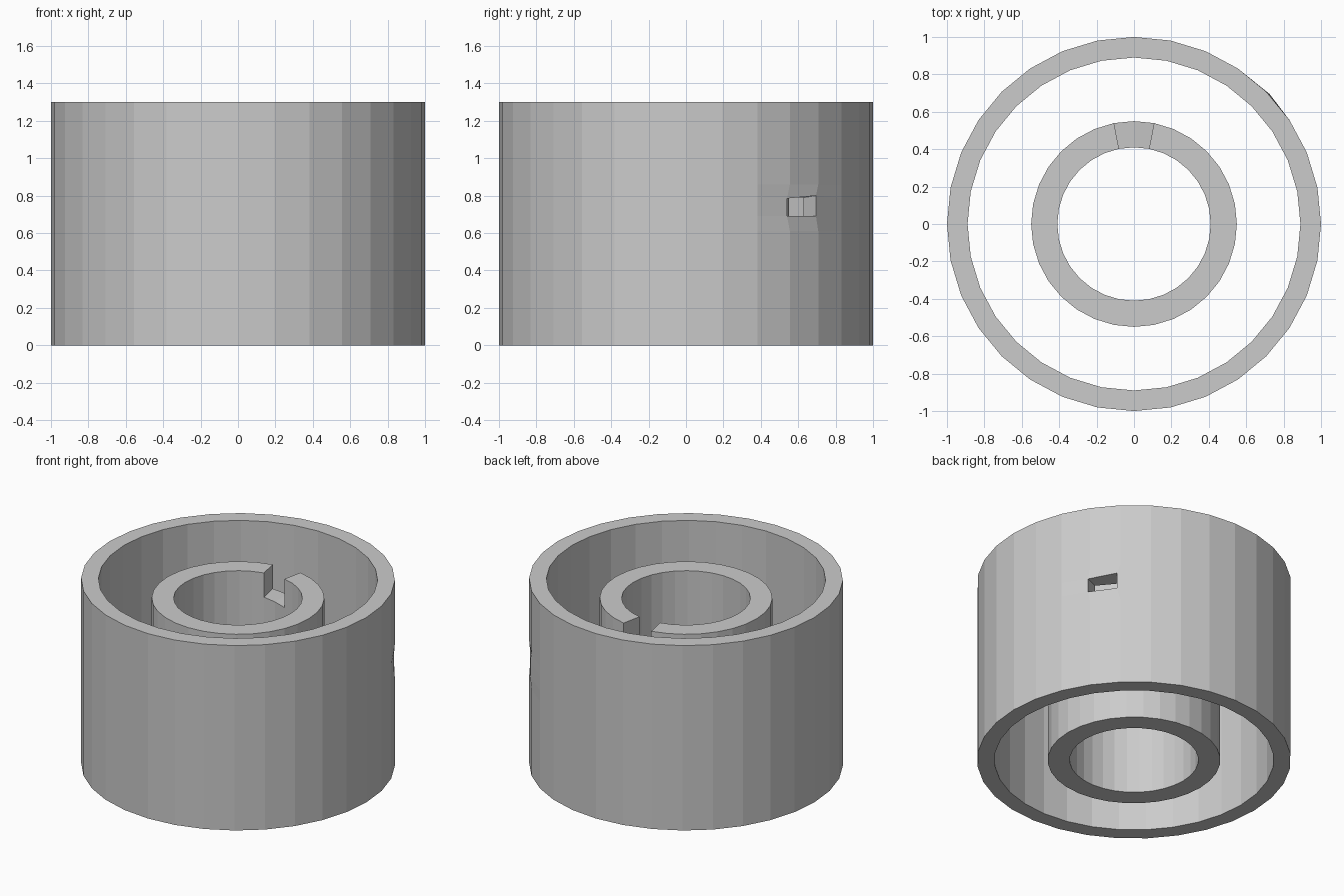
import bpy, bmesh
from math import cos, sin, pi

if "Cube" in bpy.data.objects:
    bpy.data.objects.remove(bpy.data.objects["Cube"])

SIDES = 32


def ring(name, r_out, r_in, levels, removed, tweaks):
    """Flat-sided tube built from cells (side, level); removed cells leave walled openings.
    tweaks maps (side, radius index, level) to a new position."""
    bm = bmesh.new()
    verts = {}

    def v(i, r, k):
        key = (i % SIDES, r, k)
        if key not in verts:
            a = 2 * pi * key[0] / SIDES
            rad = (r_in, r_out)[r]
            co = tweaks.get(key, (rad * cos(a), rad * sin(a), levels[k]))
            verts[key] = bm.verts.new(co)
        return verts[key]

    def solid(i, k):
        return 0 <= k < len(levels) - 1 and (i % SIDES, k) not in removed

    for i in range(SIDES):
        for k in range(len(levels) - 1):
            if not solid(i, k):
                continue
            j, t = i + 1, k + 1
            bm.faces.new((v(i, 1, k), v(j, 1, k), v(j, 1, t), v(i, 1, t)))
            bm.faces.new((v(j, 0, k), v(i, 0, k), v(i, 0, t), v(j, 0, t)))
            if not solid(i, k + 1):
                bm.faces.new((v(i, 0, t), v(i, 1, t), v(j, 1, t), v(j, 0, t)))
            if not solid(i, k - 1):
                bm.faces.new((v(i, 0, k), v(j, 0, k), v(j, 1, k), v(i, 1, k)))
            if not solid(i - 1, k):
                bm.faces.new((v(i, 0, k), v(i, 1, k), v(i, 1, t), v(i, 0, t)))
            if not solid(i + 1, k):
                bm.faces.new((v(j, 0, k), v(j, 0, t), v(j, 1, t), v(j, 1, k)))
    bmesh.ops.recalc_face_normals(bm, faces=bm.faces)
    mesh = bpy.data.meshes.new(name)
    bm.to_mesh(mesh)
    bm.free()
    obj = bpy.data.objects.new(name, mesh)
    bpy.context.collection.objects.link(obj)
    return obj


# Outer wall with a small rough window
ring("outer_wall", 1.0, 0.89, (0, 0.61, 0.69, 0.79, 0.86, 1.3), {(3, 2)},
     {(3, 1, 2): (0.835, 0.54, 0.69), (4, 1, 2): (0.725, 0.695, 0.69),
      (3, 1, 3): (0.835, 0.54, 0.785), (4, 1, 3): (0.725, 0.695, 0.80)})

# Inner wall, slightly lower, with a doorway notch at the back
step = 2 * pi / SIDES
floor = {(i, r, 1): (rad * cos(i * step), rad * sin(i * step), z)
         for i, z in ((7, 0.97), (8, 0.985), (9, 1.0))
         for r, rad in ((0, 0.41), (1, 0.55))}
ring("inner_wall", 0.55, 0.41, (0, 0.985, 1.17), {(7, 1), (8, 1)}, floor)
